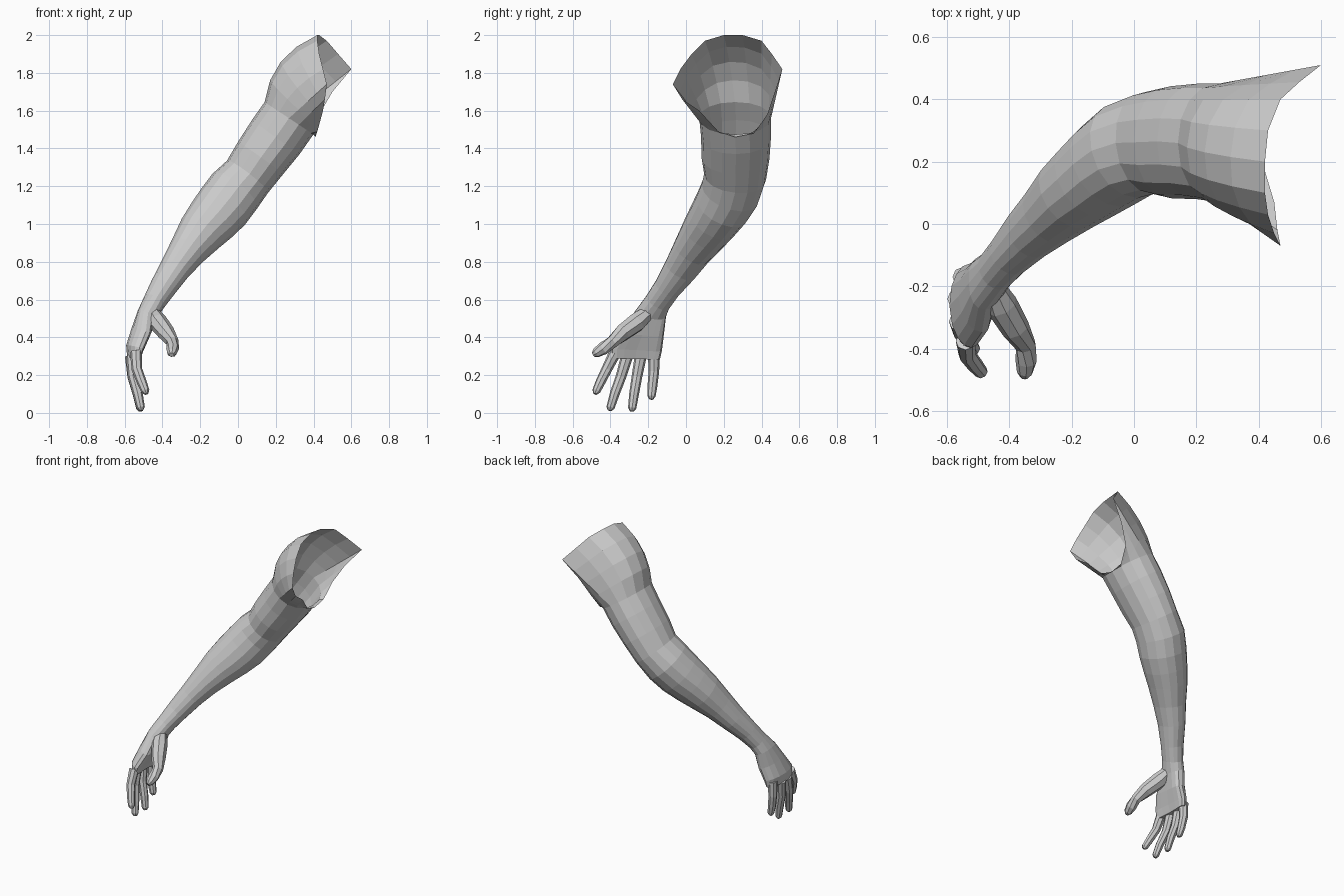
import bpy, bmesh
from math import sin, cos, pi
from mathutils import Vector as V

if "Cube" in bpy.data.objects:
    bpy.data.objects.remove(bpy.data.objects["Cube"])

N = 16  # sides of the arm


def ring(c, d, ru, rv, n, power=1.0, bow=0.0):
    """Oval section: u points to the inner side, v to the back (+y)."""
    d = d.normalized()
    y = V((0, 1, 0))
    v = (y - d * d.y).normalized()
    u = d.cross(v)
    pts = []
    for i in range(n):
        a = 2 * pi * i / n
        ca, sa = cos(a), sin(a)
        ca = abs(ca) ** power * (1 if ca > 0 else -1)
        sa = abs(sa) ** power * (1 if sa > 0 else -1)
        pts.append(c + u * (ru * ca + bow * sa * sa) + v * (rv * sa))
    return pts


def loft(name, rings, cap_start, cap_end):
    bm = bmesh.new()
    rows = [[bm.verts.new(p) for p in r] for r in rings]
    n = len(rows[0])
    for a, b in zip(rows, rows[1:]):
        for i in range(n):
            j = (i + 1) % n
            bm.faces.new((a[i], a[j], b[j], b[i]))
    if cap_start:
        bm.faces.new(rows[0])
    if cap_end:
        bm.faces.new(rows[-1])
    bmesh.ops.recalc_face_normals(bm, faces=bm.faces)
    me = bpy.data.meshes.new(name)
    bm.to_mesh(me)
    bm.free()
    ob = bpy.data.objects.new(name, me)
    bpy.context.collection.objects.link(ob)
    return ob


def tangent(cs, i):
    return cs[min(i + 1, len(cs) - 1)] - cs[max(i - 1, 0)]


def digit(name, pts, radii):
    """Tapered finger with a rounded tip."""
    cs = [V(p) for p in pts]
    end = (cs[-1] - cs[-2]).normalized()
    cs.append(cs[-1] + end * radii[-1] * 0.75)
    radii = list(radii) + [radii[-1] * 0.5]
    loft(name, [ring(c, tangent(cs, i), r, r, 8)
                for i, (c, r) in enumerate(zip(cs, radii))], True, True)


# open shoulder edge: armpit, back corner, top, front corner
shoulder = [V(p) for p in (
    (.41, .26, 1.46), (.41, .36, 1.48), (.43, .43, 1.58), (.50, .47, 1.70),
    (.60, .51, 1.82), (.53, .455, 1.90), (.47, .40, 1.97), (.43, .30, 2.0),
    (.42, .20, 2.0), (.42, .10, 1.97), (.43, .03, 1.90), (.45, -.03, 1.82),
    (.47, -.07, 1.74), (.46, -.02, 1.66), (.45, .07, 1.60), (.42, .17, 1.49))]

# arm sections: x, y, z, radius in u, radius in v
arm = [
    (.27, .26, 1.56, .155, .19), (.20, .265, 1.46, .155, .185),
    (.12, .262, 1.35, .147, .18), (.05, .26, 1.25, .138, .165),
    (-.02, .235, 1.17, .15, .16), (-.08, .19, 1.09, .15, .15),
    (-.14, .143, 1.02, .14, .138), (-.20, .095, .95, .125, .125),
    (-.27, .03, .855, .10, .105), (-.336, -.03, .76, .082, .09),
    (-.40, -.10, .66, .07, .072), (-.445, -.15, .585, .06, .07)]

# palm sections, kept nearly level
palm = [
    (-.48, -.19, .52, .055, .085), (-.515, -.232, .43, .052, .115),
    (-.548, -.262, .345, .046, .135), (-.555, -.268, .29, .032, .13)]

sections = arm + palm
centres = [V(s[:3]) for s in sections]
rings = []
for i, s in enumerate(sections):
    d = tangent(centres, i)
    hand = i >= len(arm)
    if hand:
        d.y *= 0.25
    elif i == 0:
        d = V((-.55, 0, -.83))
    rings.append(ring(centres[i], d, s[3], s[4], N,
                      .8 if hand else .95, .025 if i > len(arm) else 0))

# deltoid: blend from the shoulder edge to the first arm section, swelling outwards
out = V((-.83, 0, .55))
blend = []
for f in (0, .25, .5, .75):
    blend.append([shoulder[k].lerp(rings[0][k], f)
                  + out * (.065 * 4 * f * (1 - f) * max(0, -cos(2 * pi * k / N)))
                  for k in range(N)])
loft("arm_and_palm", blend + rings, False, True)

# fingers
finger_r = (.032, .028, .026, .022)
fingers = {
    "index_finger": ((-.54, -.375, .32), (-.535, -.42, .23), (-.51, -.452, .165), (-.49, -.475, .115)),
    "middle_finger": ((-.562, -.312, .30), (-.555, -.345, .19), (-.53, -.378, .10), (-.515, -.40, .028)),
    "ring_finger": ((-.567, -.24, .30), (-.557, -.26, .19), (-.532, -.275, .10), (-.517, -.285, .025)),
    "little_finger": ((-.55, -.17, .32), (-.552, -.17, .22), (-.54, -.178, .14), (-.528, -.183, .088)),
}
for name, pts in fingers.items():
    digit(name, pts, finger_r)

# thumb with its fleshy base
digit("thumb", ((-.46, -.19, .54), (-.425, -.26, .48), (-.38, -.335, .425),
                (-.347, -.39, .375), (-.346, -.44, .34), (-.35, -.475, .318)),
      (.035, .052, .046, .034, .034, .026))
